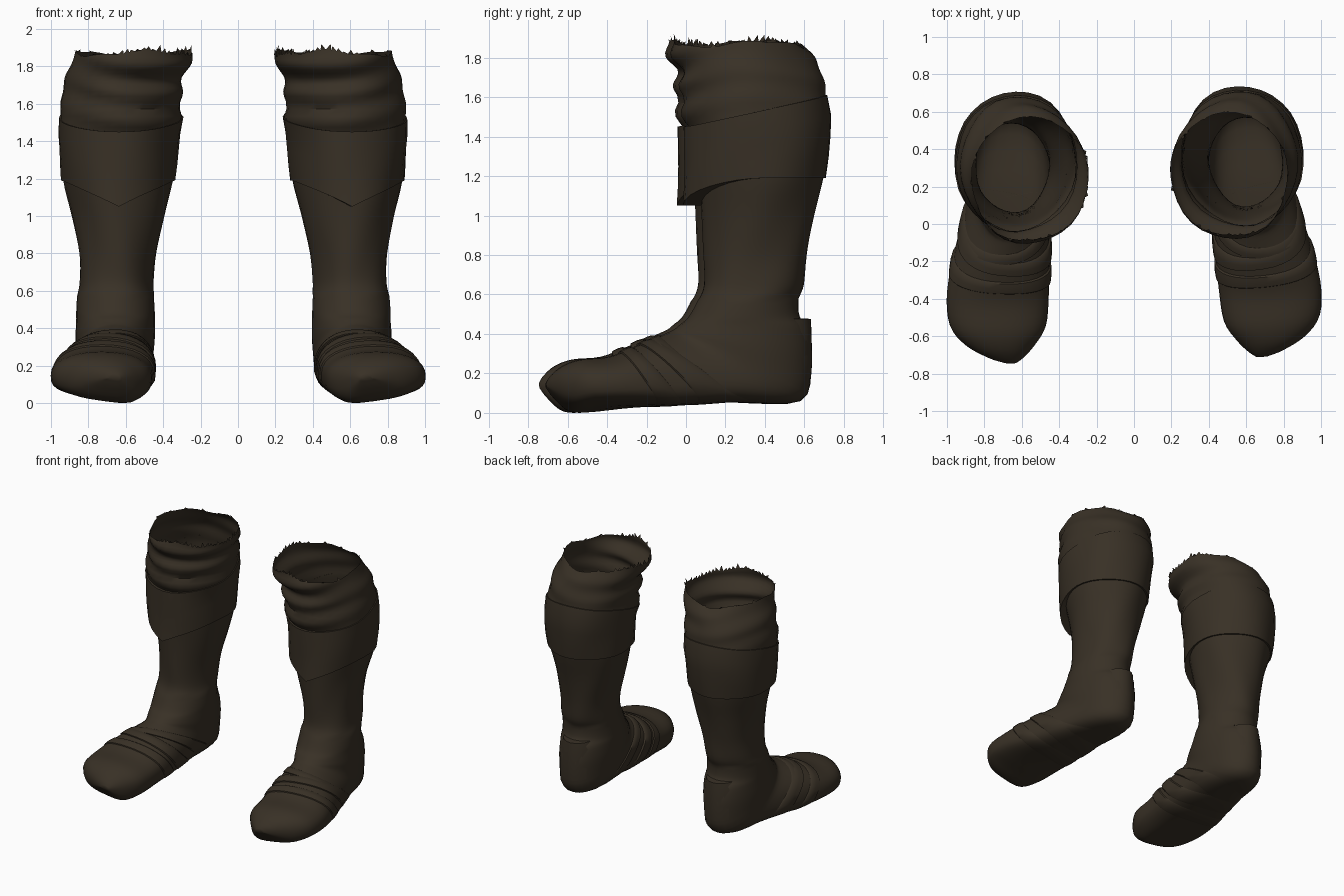
import bpy, bmesh, math, random
from mathutils import Vector

if "Cube" in bpy.data.objects:
    bpy.data.objects.remove(bpy.data.objects["Cube"])

SEG = 32
leather = bpy.data.materials.new("dark_brown_leather")
leather.diffuse_color = (0.040, 0.030, 0.019, 1)
leather.use_nodes = True
leather.node_tree.nodes["Principled BSDF"].inputs["Base Color"].default_value = leather.diffuse_color

# Leg sections: height, front y, back y, outer x, inner x
LEG = [(1.87, -.10, .575, -.865, -.235), (1.80, -.09, .625, -.895, -.26),
       (1.72, -.05, .66, -.925, -.295), (1.64, -.05, .68, -.94, -.30),
       (1.50, -.04, .70, -.955, -.31), (1.40, .00, .695, -.952, -.325),
       (1.20, .03, .665, -.935, -.345), (1.00, .05, .62, -.885, -.39),
       (.80, .06, .585, -.85, -.44), (.65, .06, .565, -.85, -.455)]
# Foot sections, tilting towards the toe: top y, top z, bottom y, bottom z, outer x, inner x
FOOT = [(.025, .565, .54, .58, -.86, -.45), (-.02, .485, .545, .49, -.865, -.445),
        (-.06, .45, .59, .42, -.865, -.445), (-.09, .425, .605, .26, -.87, -.445),
        (-.12, .41, .55, .06, -.87, -.455), (-.20, .375, .20, .055, -.91, -.455),
        (-.30, .335, -.05, .038, -.96, -.45), (-.43, .285, -.30, .02, -1.0, -.455),
        (-.58, .27, -.50, -.005, -.985, -.47), (-.67, .235, -.62, -.005, -.90, -.53),
        (-.725, .185, -.70, .06, -.78, -.59), (-.745, .15, -.742, .115, -.69, -.63)]
ROWS = [(f, z, b, z, o, i) for z, f, b, o, i in LEG] + FOOT
LAST = len(ROWS) - 1


def section(v):
    """Smoothly interpolated section at row position v."""
    v = min(max(v, 0), LAST)
    i = min(int(v), LAST - 1)
    u = v - i
    rows = [ROWS[min(max(i + k, 0), LAST)] for k in (-1, 0, 1, 2)]
    return [b + .5 * u * (c - a + u * (2*a - 5*b + 4*c - d + u * (3*(b - c) + d - a)))
            for a, b, c, d in zip(*rows)]


def power(n, e):
    return math.copysign(abs(n) ** e, n)


def surface(v, t, off=0.0):
    """Point on the boot; t = 0 is the front or top, +t the inner side."""
    fy, fz, by, bz, ox, ix = section(v)
    c, s = math.cos(t), math.sin(t)
    if v < 10:          # cloth folds above the calf wrap
        fold = max(0, min(1, (fz - 1.42) / .12)) * (.3 + .7 * max(0, c + .4 * s))
        off += .015 * fold * math.sin(fz * 42 + 1.8 * math.sin(t) + math.cos(2 * t))
        off += .004 * math.sin(5 * t + fz * 9)
    else:               # squarer sole
        k = max(0, min(1, (v - 13.5) / 1.5)) * (1 if c < 0 else .3)
        c, s = power(c, 1 - .35 * k), power(s, 1 - .35 * k)
    front, back = Vector((0, fy, fz)), Vector((0, by, bz))
    half = (front - back) / 2
    p = (front + back) / 2 + half * c + half.normalized() * off * c
    p.x = (ox + ix) / 2 + ((ix - ox) / 2 + off) * s
    if v < 1:           # uneven rim
        p.z += (1 - v) * (.015 * math.sin(3 * t + 1) + .007 * math.sin(7 * t))
    if v > 16:          # sole rolls up towards both edges
        p.z += max(0, -c) * .14 * abs(-.57 - p.x) * min(1, (v - 16) / 2)
    return p


def v_at(z):
    for i in range(len(LEG) - 1):
        a, b = LEG[i][0], LEG[i + 1][0]
        if z >= b:
            return i + (a - z) / (a - b)
    return len(LEG) - 1


def place(p, right):
    """Keep a left-boot point, or mirror it and turn the right boot slightly."""
    if not right:
        return p
    x, y = -p.x - .72, p.y + .4
    a = .074
    return Vector((.72 + x * math.cos(a) - y * math.sin(a),
                   -.362 + x * math.sin(a) + y * math.cos(a), p.z))


def build(name, rings, right, close_end=False):
    """Loft closed rings of points into one object."""
    bm = bmesh.new()
    loops = [[bm.verts.new(place(p, right)) for p in r] for r in rings]
    for a, b in zip(loops, loops[1:]):
        for i in range(len(a)):
            j = (i + 1) % len(a)
            q = (a[i], a[j], b[j], b[i])
            bm.faces.new(q[::-1] if not right else q)
    if close_end:
        bm.faces.new(loops[-1] if right else loops[-1][::-1])
        bmesh.ops.recalc_face_normals(bm, faces=bm.faces)
    finish(name, bm)


def finish(name, bm):
    me = bpy.data.meshes.new(name)
    bm.to_mesh(me)
    bm.free()
    me.materials.append(leather)
    ob = bpy.data.objects.new(name, me)
    bpy.context.collection.objects.link(ob)
    bpy.ops.object.select_all(action='DESELECT')
    ob.select_set(True)
    bpy.context.view_layer.objects.active = ob
    bpy.ops.object.shade_smooth_by_angle(angle=math.radians(40))


ANGLES = [2 * math.pi * i / SEG for i in range(SEG)]


def band(name, v0, v1, slant, right, off=.01):
    """Leather strip wrapped around the boot, meeting it at both edges."""
    steps = [(0, 0), (.08, off), (.5, off + .003), (.92, off), (1, 0)]
    build(name, [[surface(v0 + (v1 - v0) * u + slant * math.sin(t), t, o * (.35 + .65 * (math.cos(t) > -.3)))
                  for t in ANGLES] for u, o in steps], right)


def calf_wrap(right):
    """Wide wrap with a pointed lower edge at the front."""
    def point(u, t, off):
        c = math.cos(t)
        low = 1.05 + .14 * (abs(math.sin(t)) if c > 0 else 1)
        high = 1.45 + .08 * (1 - c)
        z = high + (low - high) * u
        p = surface(v_at(z), t, off)
        if off > 0:
            p.y -= max(0, c) ** 1.5 * max(0, section(v_at(z))[0] + .035)
        p.z = z
        return p
    steps = [(0, 0), (0, .008), (.25, .008), (.5, .008), (.75, .009), (1, .012), (1, 0)]
    build("calf_wrap", [[point(u, t, o) for t in ANGLES] for u, o in steps], right)


def rim_fringe(right):
    """Ragged tufts along the top edge, densest at the inner front."""
    rng = random.Random(4 + right)
    bm = bmesh.new()
    n = 64
    for i in range(n):
        t = 2 * math.pi * i / n
        inner = max(0, math.cos(t - 1.0))
        if inner < .2 and i % 4:
            continue
        h = rng.uniform(.005, .018) + inner * rng.uniform(0, .03)
        a, b = surface(.05, t), surface(.05, t + 2 * math.pi / n)
        tip = (a + b) / 2 + Vector((rng.uniform(-.012, .012), rng.uniform(-.012, .012), h))
        bm.faces.new([bm.verts.new(place(p, right)) for p in (a, b, tip)])
    finish("rim_fringe", bm)


def heel_counter(right):
    """Raised heel edge standing off the ankle, fading out to both sides."""
    bm = bmesh.new()
    ts = [math.pi + 1.1 * (i / 8 - .5) for i in range(9)]
    rows = ((11.15, 0), (11.2, .05), (12, .015), (13, .004), (13.4, 0))
    grid = [[bm.verts.new(place(surface(v, t, o * math.sin(math.pi * i / 8)), right))
             for i, t in enumerate(ts)] for v, o in rows]
    for a, b in zip(grid, grid[1:]):
        for i in range(8):
            q = (a[i], a[i + 1], b[i + 1], b[i])
            bm.faces.new(q if right else q[::-1])
    finish("heel_counter", bm)


for right in (False, True):
    build("boot_shell", [[surface(v / 4, t) for t in ANGLES] for v in range(LAST * 4 + 1)],
          right, close_end=True)
    calf_wrap(right)
    band("instep_strap", 15.1, 15.8, .25, right)
    band("cross_strap", 14.6, 15.2, -.3, right, .008)
    band("toe_strap", 16.1, 16.6, .1, right, .008)
    heel_counter(right)
    rim_fringe(right)
